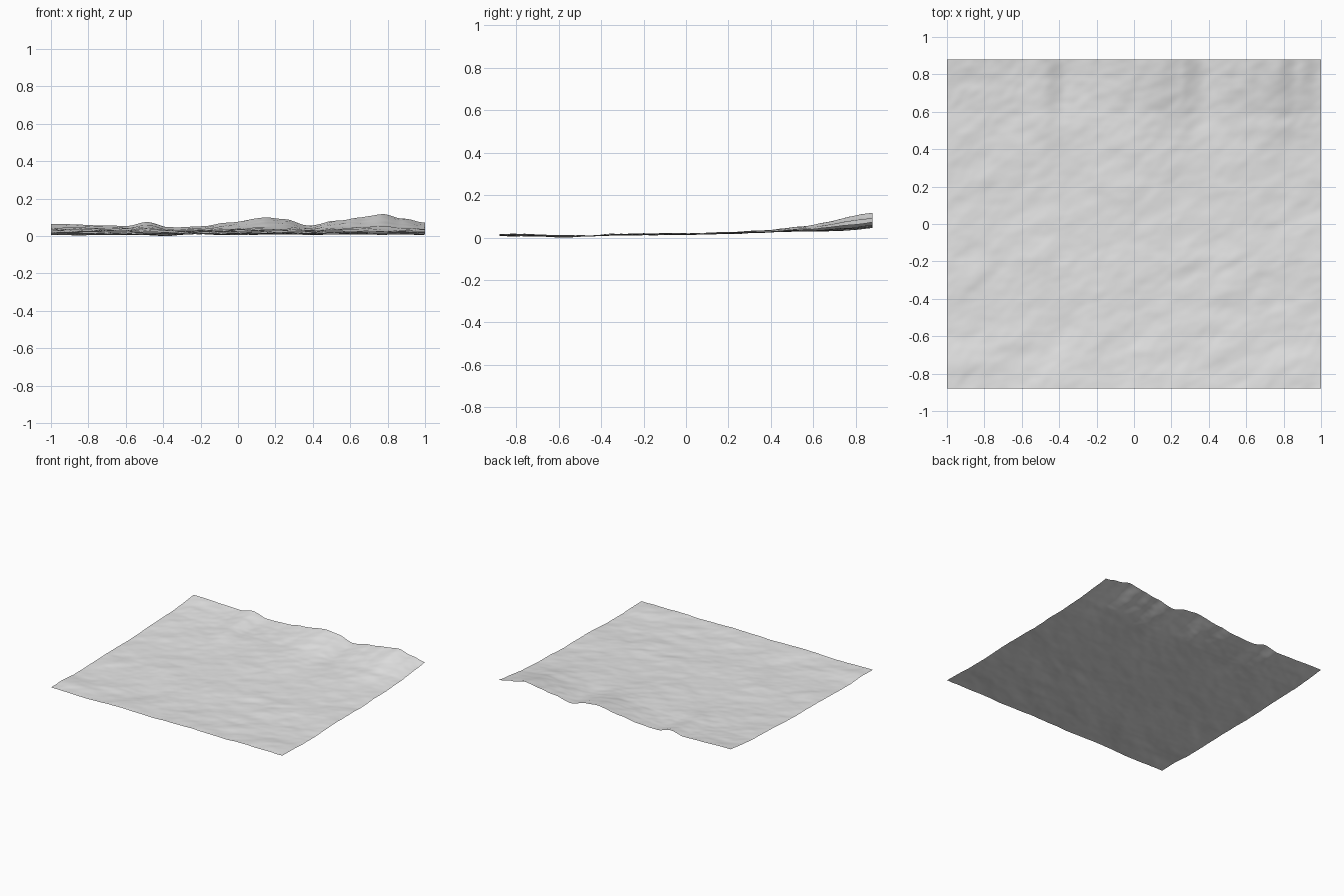
import bpy
import bmesh
import math
from mathutils import Vector, noise

cube = bpy.data.objects.get("Cube")
if cube:
    bpy.data.objects.remove(cube, do_unlink=True)

HALF_X, HALF_Y = 1.0, 0.88
COLUMNS, ROWS = 150, 132

# Valley floor and hill top heights from front to back: (y, floor, top)
ENVELOPE = [(-0.88, 0.006, 0.045), (-0.6, 0.0, 0.036), (-0.2, 0.008, 0.046),
            (0.1, 0.014, 0.046), (0.4, 0.022, 0.06), (0.6, 0.028, 0.08),
            (0.75, 0.04, 0.108), (0.88, 0.056, 0.128)]

# Skyline along the back edge: (x, height)
SKYLINE = [(-1, 0.075), (-0.6, 0.065), (-0.48, 0.085), (-0.37, 0.056),
           (-0.2, 0.062), (-0.05, 0.082), (0.15, 0.11), (0.25, 0.1),
           (0.38, 0.066), (0.52, 0.092), (0.65, 0.108), (0.77, 0.128),
           (0.88, 0.105), (1, 0.082)]

# Low ridges on the open ground: (x, y, heading in degrees, length)
RIDGES = [(-0.66, 0.78, 65, 0.12), (-0.22, 0.72, 60, 0.13),
          (0.26, 0.72, 75, 0.1), (0.6, 0.66, 35, 0.14),
          (0.75, 0.5, 30, 0.13), (-0.92, 0.46, 40, 0.1),
          (-0.52, 0.55, -45, 0.12), (-0.05, 0.42, 10, 0.12),
          (-0.1, 0.16, -25, 0.13), (0.12, 0.14, 25, 0.08),
          (0.16, -0.04, 30, 0.1), (0.27, -0.21, 20, 0.1),
          (0.3, -0.36, 20, 0.1), (0.5, -0.36, 30, 0.08),
          (-0.5, -0.2, 30, 0.13), (-0.85, -0.3, 45, 0.1),
          (-0.2, -0.62, 20, 0.12), (0.1, -0.66, 15, 0.13),
          (0.6, -0.6, 25, 0.12), (-0.6, -0.62, 10, 0.14),
          (-0.92, -0.78, 40, 0.08), (0.85, -0.78, -30, 0.1)]


def smoothstep(t):
    t = min(max(t, 0), 1)
    return t * t * (3 - 2 * t)


def sample(table, position, column=1, ease=False):
    for a, b in zip(table, table[1:]):
        if position <= b[0]:
            t = (position - a[0]) / (b[0] - a[0])
            if ease:
                t = smoothstep(t)
            return a[column] + (b[column] - a[column]) * t
    return table[-1][column]


def ridge_relief(x, y):
    total = 0
    for cx, cy, heading, length in RIDGES:
        angle = math.radians(heading)
        dx, dy = x - cx, y - cy
        along = (dx * math.cos(angle) + dy * math.sin(angle)) / length
        across = (dy * math.cos(angle) - dx * math.sin(angle)) / 0.05
        # Steeper on the lower side than on the upper side
        if across > 0:
            across *= 0.55
        total += math.exp(-along * along - across * across)
    return total


def ground_height(x, y):
    # Eroded grain running diagonally across the ground
    angle = math.radians(28)
    u = x * math.cos(angle) + y * math.sin(angle)
    v = y * math.cos(angle) - x * math.sin(angle)
    broad = noise.fractal(Vector((u * 2.2, v * 3.6, 4)), 0.9, 2, 3)
    fine = noise.fractal(Vector((u * 9, v * 14, 9)), 0.9, 2, 2)
    relief = 0.42 * broad + 0.13 * fine + 0.35 * ridge_relief(x, y) - 0.1
    level = 0.5 + 0.45 * math.tanh(relief + 0.15 * x)
    floor = sample(ENVELOPE, y, 1)
    top = sample(ENVELOPE, y, 2)
    # Blend towards the skyline at the back
    crest = (sample(SKYLINE, x, ease=True) - 0.056) / 0.072
    blend = smoothstep((y - 0.3) / (HALF_Y - 0.3))
    level += (crest + 0.04 * fine - level) * blend
    return floor + (top - floor) * level


# Terrain sheet
bm = bmesh.new()
bmesh.ops.create_grid(bm, x_segments=COLUMNS, y_segments=ROWS, size=1)
for vert in bm.verts:
    vert.co.y *= HALF_Y
    vert.co.z = ground_height(vert.co.x, vert.co.y)
lowest = min(vert.co.z for vert in bm.verts)
for vert in bm.verts:
    vert.co.z -= lowest
for face in bm.faces:
    face.smooth = True
mesh = bpy.data.meshes.new("terrain")
bm.to_mesh(mesh)
bm.free()
terrain = bpy.data.objects.new("terrain", mesh)
bpy.context.collection.objects.link(terrain)

# Plain grey ground
grey = bpy.data.materials.new("ground_grey")
grey.use_nodes = True
colour = (0.8, 0.8, 0.8, 1)
grey.diffuse_color = colour
grey.node_tree.nodes["Principled BSDF"].inputs["Base Color"].default_value = colour
mesh.materials.append(grey)
